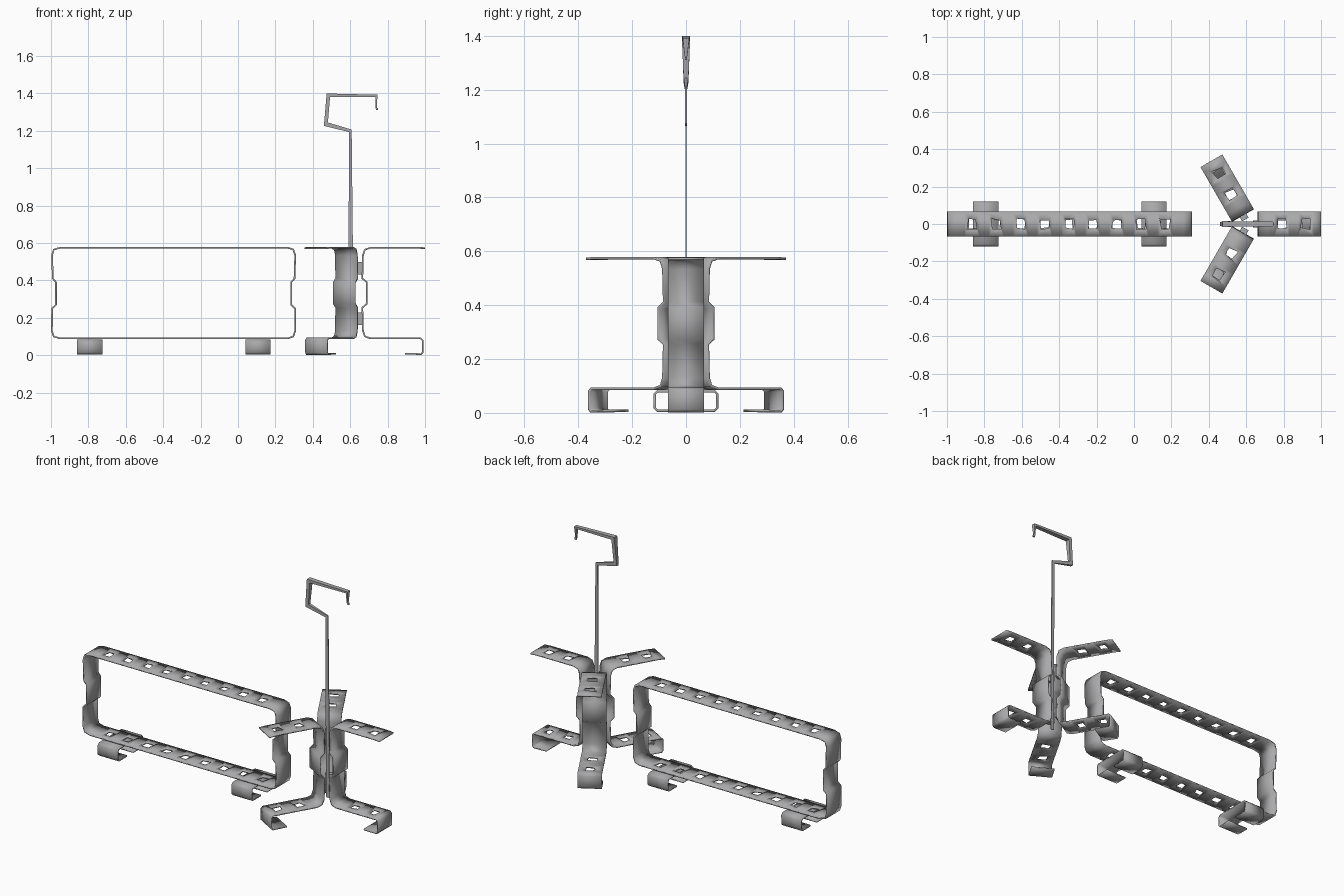
import bpy, bmesh, math, random
from mathutils import Matrix, Vector

random.seed(4)
if "Cube" in bpy.data.objects:
    bpy.data.objects.remove(bpy.data.objects["Cube"])

steel = bpy.data.materials.new("grey steel")
steel.use_nodes = True
grey = (0.4, 0.4, 0.41, 1)
steel.diffuse_color = grey
steel.node_tree.nodes["Principled BSDF"].inputs["Base Color"].default_value = grey


def finish(name, bm, matrix=Matrix(), thick=0):
    bmesh.ops.recalc_face_normals(bm, faces=bm.faces)
    mesh = bpy.data.meshes.new(name)
    bm.to_mesh(mesh)
    bm.free()
    mesh.materials.append(steel)
    ob = bpy.data.objects.new(name, mesh)
    bpy.context.collection.objects.link(ob)
    ob.matrix_world = matrix
    if thick:
        mod = ob.modifiers.new("sheet thickness", "SOLIDIFY")
        mod.thickness, mod.offset = thick, 0
    bpy.ops.object.select_all(action="DESELECT")
    ob.select_set(True)
    bpy.context.view_layer.objects.active = ob
    bpy.ops.object.shade_smooth_by_angle(angle=math.radians(35))
    return ob


def run(z, centres, half=0.04):
    """Points along a level stretch; True starts a punched cell."""
    side = half if centres[0] < centres[-1] else -half
    pts = []
    for c in centres:
        pts += [(c - side, z, True), (c + side, z, False)]
    return pts


def strip(name, path, width, matrix=Matrix(), closed=False):
    """Bent metal band following a path in the XZ plane, with punched holes."""
    bm = bmesh.new()
    rows = [[bm.verts.new((p[0], s * width / 2, p[1])) for s in (-1, 1)] for p in path]
    count = len(path) if closed else len(path) - 1
    for i in range(count):
        a, b = rows[i], rows[(i + 1) % len(rows)]
        ring = [a[0], b[0], b[1], a[1]]
        if len(path[i]) == 3 and path[i][2]:
            mid = sum((v.co for v in ring), Vector()) / 4
            hole = []
            for v in ring:
                d = v.co - mid
                x = math.copysign(0.024, d.x) + random.uniform(-0.007, 0.007)
                y = math.copysign(0.024, d.y) + random.uniform(-0.007, 0.007)
                hole.append(bm.verts.new(mid + Vector((x, y, 0))))
            for k in range(4):
                n = (k + 1) % 4
                bm.faces.new((ring[k], ring[n], hole[n], hole[k]))
        else:
            bm.faces.new(ring)
    return finish(name, bm, matrix, 0.009)


def box(name, size, centre, matrix=Matrix()):
    bm = bmesh.new()
    bmesh.ops.create_cube(bm, size=1)
    bmesh.ops.scale(bm, vec=size, verts=bm.verts)
    bmesh.ops.translate(bm, vec=centre, verts=bm.verts)
    return finish(name, bm, matrix)


# Long rectangular frame with recessed end walls
TOP, LOW = 0.575, 0.09
holes = [-0.865 + 0.129 * i for i in range(9)]
frame = [(-0.95, TOP)] + run(TOP, holes) + [(0.265, TOP)]
frame += [(0.295, 0.565), (0.306, 0.535), (0.302, 0.41), (0.284, 0.39),
          (0.284, 0.27), (0.305, 0.25), (0.306, 0.13), (0.295, 0.1)]
frame += [(0.265, LOW)] + run(LOW, holes[::-1]) + [(-0.95, LOW)]
frame += [(-0.985, 0.1), (-0.995, 0.13), (-0.994, 0.25), (-0.973, 0.27),
          (-0.973, 0.39), (-0.99, 0.41), (-0.994, 0.535), (-0.985, 0.565)]
strip("long_frame", frame, 0.136, closed=True)

# Channel feet under the frame, open along the middle of the base
foot = [(-0.03, 0.008), (-0.105, 0.008), (-0.116, 0.018), (-0.116, 0.07), (-0.106, 0.08)]
foot += [(-x, z) for x, z in reversed(foot)]
for side, x in (("right", -0.793), ("left", 0.107)):
    strip(side + "_frame_foot", foot, 0.135,
          Matrix.Translation((x, 0, 0)) @ Matrix.Rotation(math.pi / 2, 4, "Z"))

# Three bent brackets around the pole
arm = [(0.39, 0.572)] + run(TOP, [0.31, 0.18]) + [(0.1, TOP), (0.07, 0.565), (0.059, 0.535)]
arm += [(0.056, 0.41), (0.08, 0.39), (0.08, 0.275), (0.056, 0.255), (0.059, 0.13)]
arm += [(0.07, 0.1), (0.1, LOW)] + run(LOW, [0.18, 0.31])
arm += [(0.368, LOW), (0.378, 0.08), (0.378, 0.015), (0.37, 0.006), (0.285, 0.008)]
for i, label in enumerate(("left", "back", "front")):
    place = Matrix.Translation((0.609, 0, 0)) @ Matrix.Rotation(i * math.tau / 3, 4, "Z")
    strip(label + "_bracket", arm, 0.135, place)
    for z, level in ((0.465, "upper"), (0.195, "lower")):
        box(label + "_" + level + "_clip", (0.026, 0.04, 0.065), (0.041, 0, z), place)

# Pole and crooked hook: a flattened bar swept along a bent path
# Each station: x, z, half width in the bend plane, half depth, bend angle
stations = [(0.605, 0.1, 0.011, 0.002, 0), (0.603, 0.6, 0.011, 0.002, 0),
            (0.6, 1.2, 0.01, 0.003, -40), (0.47, 1.235, 0.014, 0.009, -40),
            (0.483, 1.39, 0.013, 0.015, 45), (0.74, 1.387, 0.008, 0.012, 135),
            (0.738, 1.32, 0.004, 0.004, 180)]
bm = bmesh.new()
loops = []
for x, z, w, d, angle in stations:
    a = math.radians(angle)
    across = Vector((math.cos(a), 0, -math.sin(a))) * w
    deep = Vector((0, d, 0))
    c = Vector((x, 0, z))
    loops.append([bm.verts.new(c + p) for p in
                  (across + deep, across - deep, -across - deep, deep - across)])
for a, b in zip(loops, loops[1:]):
    for k in range(4):
        n = (k + 1) % 4
        bm.faces.new((a[k], a[n], b[n], b[k]))
bm.faces.new(loops[0])
bm.faces.new(loops[-1])
finish("hook_pole", bm)
box("hook_tip", (0.012, 0.008, 0.012), (0.743, 0, 1.316))
